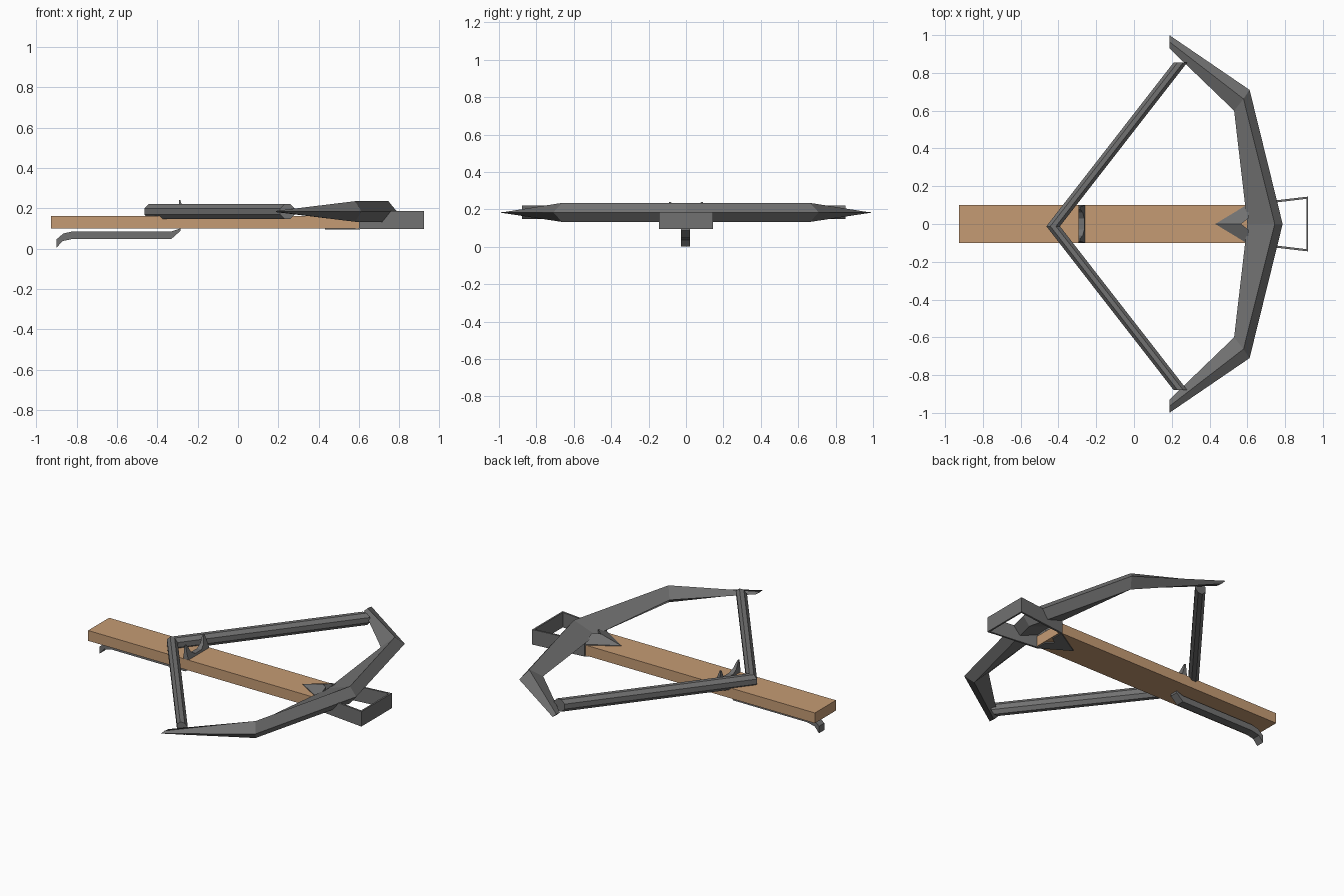
import bpy, bmesh, math

if "Cube" in bpy.data.objects:
    bpy.data.objects.remove(bpy.data.objects["Cube"])


def material(name, rgb):
    m = bpy.data.materials.new(name)
    m.diffuse_color = (*rgb, 1)
    m.use_nodes = True
    m.node_tree.nodes["Principled BSDF"].inputs["Base Color"].default_value = m.diffuse_color
    return m


WOOD = material("tan_wood", (0.56, 0.33, 0.175))
METAL = material("grey_metal", (0.165, 0.165, 0.165))


def loft(name, rings, mat, mirror=False, cap_start=True):
    """Skin a list of equal-length rings and cap the ends."""
    bm = bmesh.new()
    vs = [[bm.verts.new(p) for p in r] for r in rings]
    n = len(rings[0])
    for a, b in zip(vs, vs[1:]):
        for i in range(n):
            j = (i + 1) % n
            bm.faces.new((a[i], a[j], b[j], b[i]))
    if cap_start:
        bm.faces.new(vs[0])
    bm.faces.new(vs[-1])
    bmesh.ops.recalc_face_normals(bm, faces=bm.faces)
    if not cap_start:
        # open shells: make sure the normals point away from the shell centre
        c = sum((v.co for v in bm.verts), bm.verts[:][0].co * 0) / len(bm.verts)
        if sum((f.calc_center_median() - c).dot(f.normal) for f in bm.faces) < 0:
            bmesh.ops.reverse_faces(bm, faces=bm.faces)
    me = bpy.data.meshes.new(name)
    bm.to_mesh(me)
    bm.free()
    me.materials.append(mat)
    ob = bpy.data.objects.new(name, me)
    bpy.context.collection.objects.link(ob)
    if mirror:
        mod = ob.modifiers.new("mirror", 'MIRROR')
        mod.use_axis = (False, True, False)
    return ob


# wooden stock
section = [(-0.1, 0.1), (0.1, 0.1), (0.1, 0.162), (-0.1, 0.162)]
loft("stock", [[(x, y, z) for y, z in section] for x in (-0.927, 0.61)], WOOD)


# bow limbs: diamond section, centre -> knee -> knife-edge tip
def diamond(outer, ridge, inner, h):
    return [(*outer, 0.184), (*ridge, 0.184 + h), (*inner, 0.184), (*ridge, 0.184 - h)]


loft("bow_limb", [
    diamond((0.787, 0), (0.745, 0), (0.6, 0), 0.051),
    diamond((0.612, 0.71), (0.58, 0.662), (0.53, 0.6), 0.051),
    diamond((0.187, 1.0), (0.187, 0.965), (0.187, 0.93), 0.003),
], METAL, mirror=True, cap_start=False)


# drawn string: octagon in the x-z plane swept along y
def octagon(x, y):
    r = 0.036 / math.cos(math.pi / 8)
    return [(x + r * math.cos(a), y, 0.184 + r * math.sin(a))
            for a in ((i + 0.5) * math.pi / 4 for i in range(8))]


string = loft("string", [octagon(-0.428, 0), octagon(0.245, 0.866)], METAL,
              mirror=True, cap_start=False)
string.location.y = -0.012

# trigger lever under the stock
lever = [(-0.9, 0.003), (-0.87, 0.037), (-0.82, 0.048), (-0.33, 0.048),
         (-0.285, 0.088), (-0.285, 0.1), (-0.33, 0.085), (-0.82, 0.085),
         (-0.865, 0.075), (-0.9, 0.045)]
loft("trigger_lever", [[(x, y, z) for x, z in lever] for y in (-0.028, 0.022)], METAL)

# string catch: crescent with two prongs, thinner at the top
crescent = [(-0.1, 0.155), (0.1, 0.155), (0.096, 0.2), (0.09, 0.24), (0.08, 0.24),
            (0.06, 0.195), (0.03, 0.175), (-0.03, 0.175), (-0.06, 0.195),
            (-0.08, 0.24), (-0.09, 0.24), (-0.096, 0.2)]
loft("string_catch", [
    [(-0.293, y, z) for y, z in crescent],
    [(-0.258 - 0.028 * min(1, max(0, (z - 0.162) / 0.07)), y, z) for y, z in crescent],
], METAL)

# forked clamp above and below the stock
fork = [(0.43, 0), (0.605, 0.106), (0.605, 0.03), (0.567, 0)]
loft("upper_fork", [
    [(x, y, 0.158) for x, y in fork],
    [(x, y, z) for (x, y), z in zip(fork, (0.165, 0.168, 0.205, 0.2))],
], METAL, mirror=True)
loft("lower_fork", [
    [(x, y, 0.101) for x, y in fork],
    [(x, y, 0.094) for x, y in fork],
], METAL, mirror=True)

# foot stirrup: side walls and front plate as one bent strip
strip = [(0.6, 0.108), (0.922, 0.145), (0.922, 0), (0.912, 0), (0.912, 0.133), (0.6, 0.096)]
loft("stirrup", [[(x, y, z) for x, y in strip] for z in (0.096, 0.186)],
     METAL, mirror=True)
